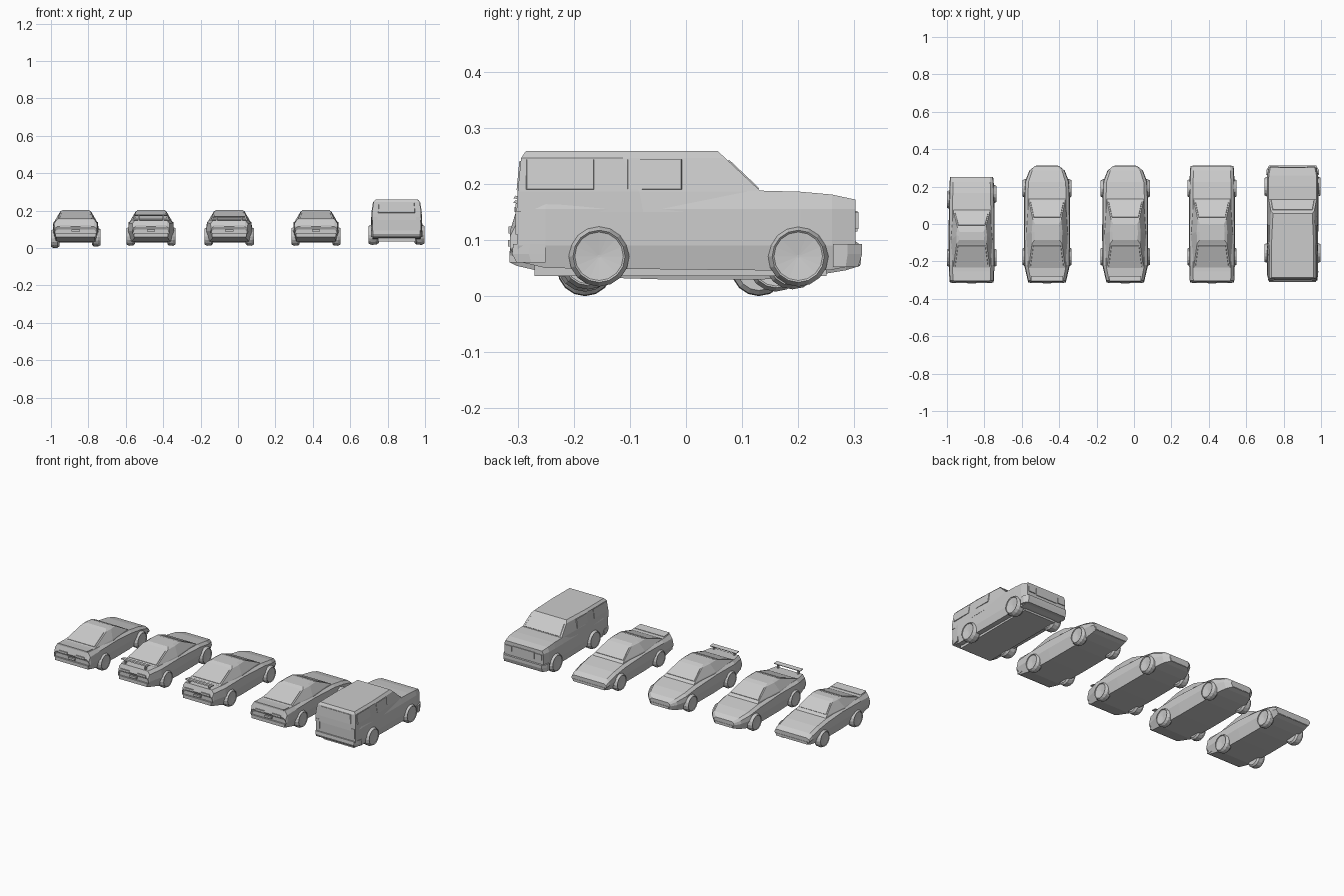
import bpy, bmesh, math
from mathutils import Vector


def loft(name, rings, cx=0.0):
    """Skin a list of equal-length closed rings and cap both ends."""
    bm = bmesh.new()
    vs = [[bm.verts.new((x + cx, y, z)) for x, y, z in r] for r in rings]
    n = len(rings[0])
    for a, b in zip(vs, vs[1:]):
        for i in range(n):
            j = (i + 1) % n
            bm.faces.new((a[i], a[j], b[j], b[i]))
    bm.faces.new(vs[0])
    bm.faces.new(vs[-1])
    bmesh.ops.recalc_face_normals(bm, faces=bm.faces)
    me = bpy.data.meshes.new(name)
    bm.to_mesh(me)
    bm.free()
    ob = bpy.data.objects.new(name, me)
    bpy.context.collection.objects.link(ob)
    return ob


def mirror_ring(half, y):
    """Cross-section ring from (x, z) points of the right half."""
    return [(x, y, z) for x, z in half] + [(-x, y, z) for x, z in reversed(half)]


def plan_ring(z, y0, y1, w0, w1, wm=None):
    """Horizontal ring, half width w0 at the rear, wm midway, w1 at the front."""
    ym, wm = (y0 + y1) / 2, wm or (w0 + w1) / 2
    right = [(w0, y0), (wm, ym), (w1, y1)]
    return [(x, y, z) for x, y in right] + [(-x, y, z) for x, y in reversed(right)]


def panel(name, quad, cx, t=0.002):
    """Thin raised plate on a quad."""
    q = [Vector(p) for p in quad]
    n = (q[1] - q[0]).cross(q[3] - q[0]).normalized() * t
    c = sum(q, Vector()) / 4
    return loft(name, [[p - n for p in q], [c + (p - c) * 0.97 + n for p in q]], cx)


def block(name, cx, w, y0, y1, z0, z1, x=0.0):
    return loft(name, [[(x + s * w, y, z) for s, y in
                        ((-1, y0), (1, y0), (1, y1), (-1, y1))] for z in (z0, z1)], cx)


def wheel(name, cx, side, outer, y, z, r, width=0.045):
    """Tyre with tapered shoulders and a shallow cone rim."""
    prof = [(width, 0.8), (width * 0.8, 0.97), (width * 0.3, 1), (0.004, 0.9),
            (0, 0.86), (0.003, 0.8), (0.008, 0.05)]
    rings = [[(side * (outer - d), y + r * k * math.cos(i * math.tau / 16),
               z + r * k * math.sin(i * math.tau / 16)) for i in range(16)]
             for d, k in prof]
    loft(name, rings, cx)


def car(tag, cx, rounded, nose, wing, wheels):
    d = nose - 0.31
    # lower hull: y, half width, floor, waist, shoulder, deck
    nw = (0.065, 0.095, 0.118) if rounded else (0.115, 0.118, 0.12)
    tw = 0.1 if rounded else 0.116
    tail = 0.148 if wing else 0.154
    stations = [
        (-0.306, tw - 0.003, 0.058, 0.075, 0.09, 0.1),
        (-0.314, tw, 0.06, 0.085, 0.105, 0.115),
        (-0.302, tw + 0.003, 0.054, 0.09, 0.13, tail),
        (-0.22, 0.122, 0.035, 0.09, 0.135, 0.15),
        (-0.05, 0.123, 0.03, 0.09, 0.138, 0.148),
        (0.14 + d, 0.122, 0.03, 0.088, 0.128, 0.142),
        (0.225 + d, nw[2], 0.036, 0.085, 0.114, 0.128),
        (0.285 + d, nw[1], 0.046, 0.08, 0.098, 0.11),
        (0.31 + d, nw[0], 0.054, 0.073, 0.084, 0.092)]
    loft(tag + "_body", [mirror_ring([(w * .86, b), (w, m), (w * .97, s), (w * .84, t)], y)
                         for y, w, b, m, s, t in stations], cx)
    # cabin
    f = d * 0.7
    loft(tag + "_cabin", [
        plan_ring(0.13, -0.262, 0.15 + d, 0.104, 0.1, 0.115),
        plan_ring(0.15, -0.235, 0.125 + d, 0.098, 0.097, 0.109),
        plan_ring(0.196, -0.105, 0.025 + f, 0.08, 0.076, 0.082),
        plan_ring(0.204, -0.085, 0.0 + f, 0.066, 0.064, 0.068)], cx)
    # windscreen and rear window
    panel(tag + "_windscreen", [(0.09, 0.118 + d, 0.1535), (-0.09, 0.118 + d, 0.1535),
                                (-0.072, 0.034 + f, 0.1925), (0.072, 0.034 + f, 0.1925)], cx)
    panel(tag + "_rear_window", [(-0.09, -0.227, 0.153), (0.09, -0.227, 0.153),
                                 (0.075, -0.115, 0.1925), (-0.075, -0.115, 0.1925)], cx)
    # tail lamps, plate recess, rear bumper
    for s in (-1, 1):
        block(tag + "_tail_lamp", cx, 0.028, -0.316, -0.295, 0.112, 0.124, s * 0.055)
    block(tag + "_rear_plate", cx, 0.022, -0.317, -0.3, 0.088, 0.1)
    block(tag + "_rear_bumper", cx, tw - 0.008, -0.315, -0.28, 0.06, 0.08)
    # front lip
    block(tag + "_front_bumper", cx, nw[0] * 0.9, 0.285 + d, 0.312 + d, 0.056, 0.07)
    # rear wing
    if wing:
        prof = [(-0.308, wing), (-0.304, wing + 0.005), (-0.278, wing + 0.001), (-0.28, wing - 0.003)]
        loft(tag + "_wing", [[(x, y, z) for y, z in prof] for x in (-0.085, 0.085)], cx)
        for s in (-1, 1):
            block(tag + "_wing_strut", cx, 0.004, -0.298, -0.284, 0.14, wing, s * 0.066)
    else:
        prof = [(-0.306, 0.15), (-0.306, 0.159), (-0.255, 0.154), (-0.255, 0.148)]
        loft(tag + "_tail_lip", [[(x, y, z) for y, z in prof] for x in (-0.095, 0.095)], cx)
    for s, y, bottom in wheels:
        wheel(tag + "_wheel", cx, s, 0.132, y, bottom + 0.05, 0.05)


std = [(s, y, 0.012) for s in (-1, 1) for y in (-0.175, 0.19)]
short = [(-1, -0.18, 0.0), (-1, 0.13, 0.0), (1, -0.18, 0.008), (1, 0.16, 0.008)]
car("short_coupe", -0.868, False, 0.25, 0, short)
car("tall_wing_coupe", -0.465, True, 0.31, 0.174, std)
car("low_wing_coupe", -0.047, True, 0.31, 0.166, std)
car("long_coupe", 0.417, False, 0.31, 0, std)

# van: lower hull
vx = 0.848
hull = [(-0.3, 0.13, 0.062, 0.18), (-0.25, 0.136, 0.05, 0.186), (0.13, 0.138, 0.046, 0.188),
        (0.204, 0.138, 0.046, 0.186), (0.26, 0.137, 0.047, 0.181), (0.302, 0.128, 0.055, 0.172)]
loft("van_body", [mirror_ring([(w * .94, b), (w, 0.09), (w * .99, 0.155), (w * .93, t)],
                              y) for y, w, b, t in hull], vx)
# van: cabin and roof
loft("van_cabin", [plan_ring(0.15, -0.302, 0.15, 0.132, 0.134, 0.137),
                   plan_ring(0.186, -0.3, 0.134, 0.131, 0.128, 0.134),
                   plan_ring(0.246, -0.294, 0.07, 0.124, 0.116, 0.125),
                   plan_ring(0.259, -0.285, 0.056, 0.112, 0.105, 0.113)], vx)
# van: side windows
for s in (-1, 1):
    for y0, y1 in ((-0.285, -0.163), (-0.105, -0.007)):
        q = [(s * 0.133, y0, 0.19), (s * 0.133, y1, 0.19), (s * 0.1245, y1, 0.244), (s * 0.1245, y0, 0.244)]
        panel("van_side_window", q if s > 0 else q[::-1], vx)
    block("van_headlamp", vx, 0.022, 0.29, 0.307, 0.12, 0.15, s * 0.098)
    block("van_tail_lamp", vx, 0.012, -0.304, -0.29, 0.11, 0.165, s * 0.115)
    for y in (-0.155, 0.2):
        wheel("van_wheel", vx, s, 0.15, y, 0.071, 0.054, 0.055)
# van: rear window, windscreen, grille, bumpers
panel("van_rear_window", [(-0.1, -0.3, 0.188), (0.1, -0.3, 0.188),
                          (0.096, -0.295, 0.241), (-0.096, -0.295, 0.241)], vx)
panel("van_windscreen", [(0.118, 0.13, 0.19), (-0.118, 0.13, 0.19),
                         (-0.108, 0.075, 0.242), (0.108, 0.075, 0.242)], vx)
block("van_grille", vx, 0.07, 0.29, 0.306, 0.115, 0.152)
loft("van_front_bumper", [plan_ring(z, 0.262, y, 0.141, 0.125, 0.14) for z, y in
                          ((0.052, 0.307), (0.075, 0.314), (0.093, 0.314))], vx)
loft("van_rear_bumper", [plan_ring(z, y, -0.25, 0.125, 0.138, 0.135) for z, y in
                         ((0.06, -0.302), (0.075, -0.31), (0.093, -0.308))], vx)
block("van_chassis", vx, 0.1, -0.27, 0.25, 0.036, 0.06)
